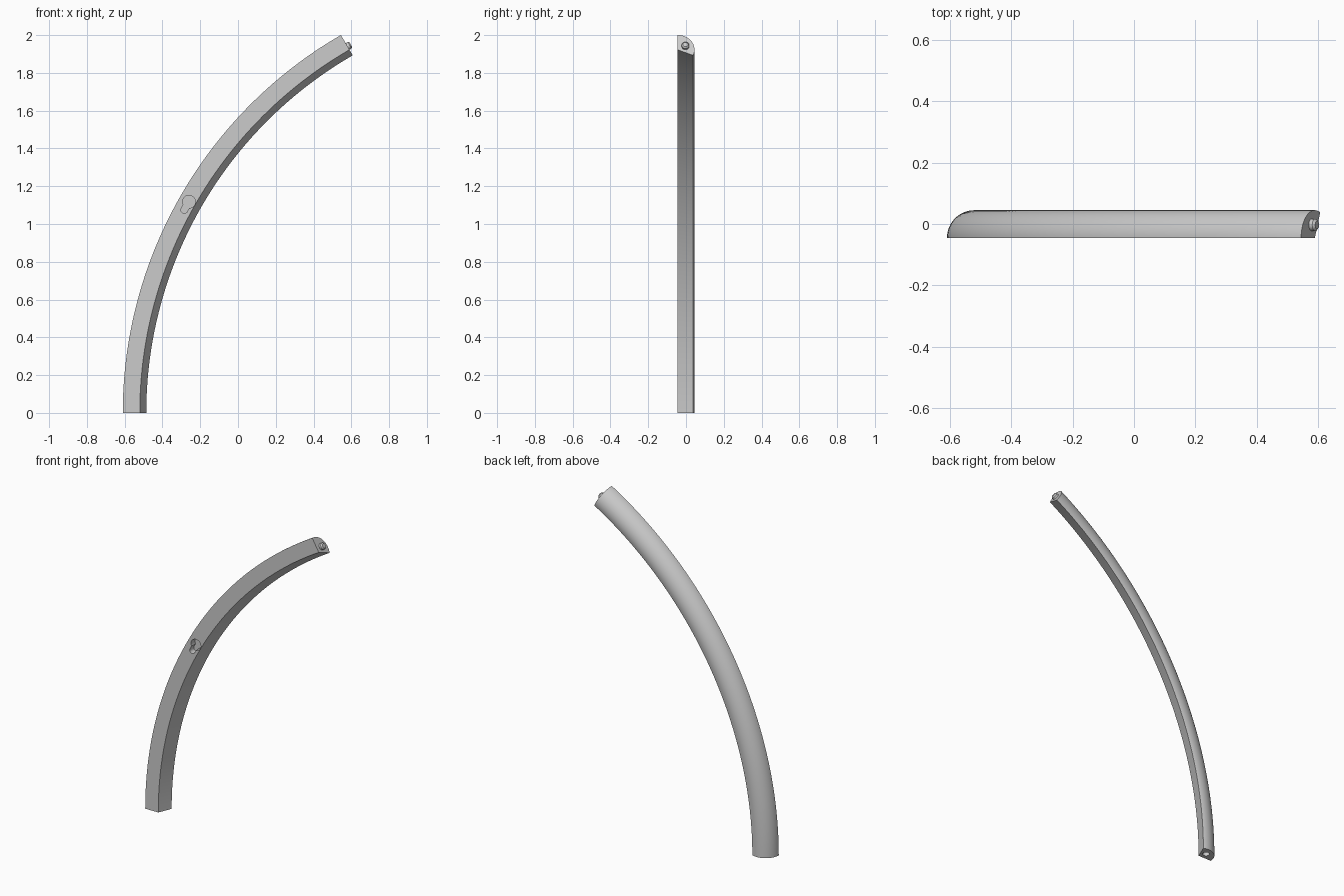
import bpy, bmesh
from math import sin, cos, asin, pi, radians
from mathutils import Vector, Matrix

if "Cube" in bpy.data.objects:
    bpy.data.objects.remove(bpy.data.objects["Cube"])

CENTRE = Vector((1.70, 0, 0))   # centre of the sweep
FRONT = -0.045                  # flat front plane
CORNER_R, TUBE_R = 2.22, 0.09   # sweep radius of the inner front edge, section radius
PIN_R, PIN_Y = 2.24, -0.003     # where pin and socket sit in the section

grey = bpy.data.materials.new("plain grey")
grey.use_nodes = True
colour = (0.6, 0.6, 0.6, 1)
grey.diffuse_color = colour
grey.node_tree.nodes["Principled BSDF"].inputs["Base Color"].default_value = colour


def on_arc(r, y, a):
    return CENTRE + Vector((-r * cos(a), y, r * sin(a)))


def frame(r, y, a, axis_x, axis_y, axis_z):
    m = Matrix((axis_x, axis_y, axis_z)).transposed().to_4x4()
    return Matrix.Translation(on_arc(r, y, a)) @ m


def loft(name, rings):
    """Join rings of points into a capped solid."""
    bm = bmesh.new()
    rows = [[bm.verts.new(p) for p in ring] for ring in rings]
    n = len(rows[0])
    for a, b in zip(rows, rows[1:]):
        for i in range(n):
            j = (i + 1) % n
            bm.faces.new((a[i], a[j], b[j], b[i]))
    bm.faces.new(rows[0])
    bm.faces.new(rows[-1])
    bmesh.ops.recalc_face_normals(bm, faces=bm.faces)
    mesh = bpy.data.meshes.new(name)
    bm.to_mesh(mesh)
    bm.free()
    ob = bpy.data.objects.new(name, mesh)
    bpy.context.collection.objects.link(ob)
    mesh.materials.append(grey)
    return ob


def smooth(ob):
    bpy.ops.object.select_all(action='DESELECT')
    ob.select_set(True)
    bpy.context.view_layer.objects.active = ob
    bpy.ops.object.shade_smooth_by_angle(angle=radians(30))


def round_rings(m, steps, n=32):
    return [[m @ Vector((r * cos(2 * pi * i / n), r * sin(2 * pi * i / n), h))
             for i in range(n)] for r, h in steps]


def cut(ob, cutter):
    cutter.hide_render = True
    mod = ob.modifiers.new("cut", 'BOOLEAN')
    mod.operation, mod.solver, mod.object = 'DIFFERENCE', 'EXACT', cutter
    bpy.context.view_layer.objects.active = ob
    bpy.ops.object.modifier_apply(modifier=mod.name)
    bpy.data.objects.remove(cutter)


# Curved rail: a sector-shaped section swept through sixty degrees
section = [(CORNER_R, FRONT)]
for i in range(25):
    t = radians(112.5) * i / 24
    section.append((CORNER_R + TUBE_R * cos(t), FRONT + TUBE_R * sin(t)))
SWEEP, STEPS = radians(60), 72
rail = loft("curved_rail", [[on_arc(r, y, SWEEP * k / STEPS) for r, y in section]
                            for k in range(STEPS + 1)])

# Socket in the lower end
down = frame(PIN_R, PIN_Y, 0, (1, 0, 0), (0, 1, 0), (0, 0, 1))
cut(rail, loft("socket_cutter", round_rings(down, [(0.02, -0.02), (0.02, 0.03)])))

# Keyhole recess in the front face, aligned with the sweep
a = radians(29.7)
along, outward = (sin(a), 0, cos(a)), (-cos(a), 0, sin(a))
key = frame(2.256, FRONT, a, along, outward, (0, 1, 0))
big, small, gap = 0.034, 0.018, 0.05
neck = pi - asin(small / big)
outline = [(big * cos(t), big * sin(t))
           for t in (-neck + 2 * neck * i / 28 for i in range(29))]
outline += [(-gap + small * cos(t), small * sin(t))
            for t in (pi / 2 + pi * i / 14 for i in range(15))]
cut(rail, loft("keyhole_cutter", [[key @ Vector((u, v, d)) for u, v in outline]
                                  for d in (-0.02, 0.04)]))
smooth(rail)

# Chamfered pin on the upper end
along, inward = (sin(SWEEP), 0, cos(SWEEP)), (cos(SWEEP), 0, -sin(SWEEP))
up = frame(PIN_R, PIN_Y, SWEEP, inward, (0, 1, 0), along)
pin = loft("end_pin", round_rings(up, [(0.02, -0.01), (0.02, 0.013), (0.013, 0.02)]))
smooth(pin)
